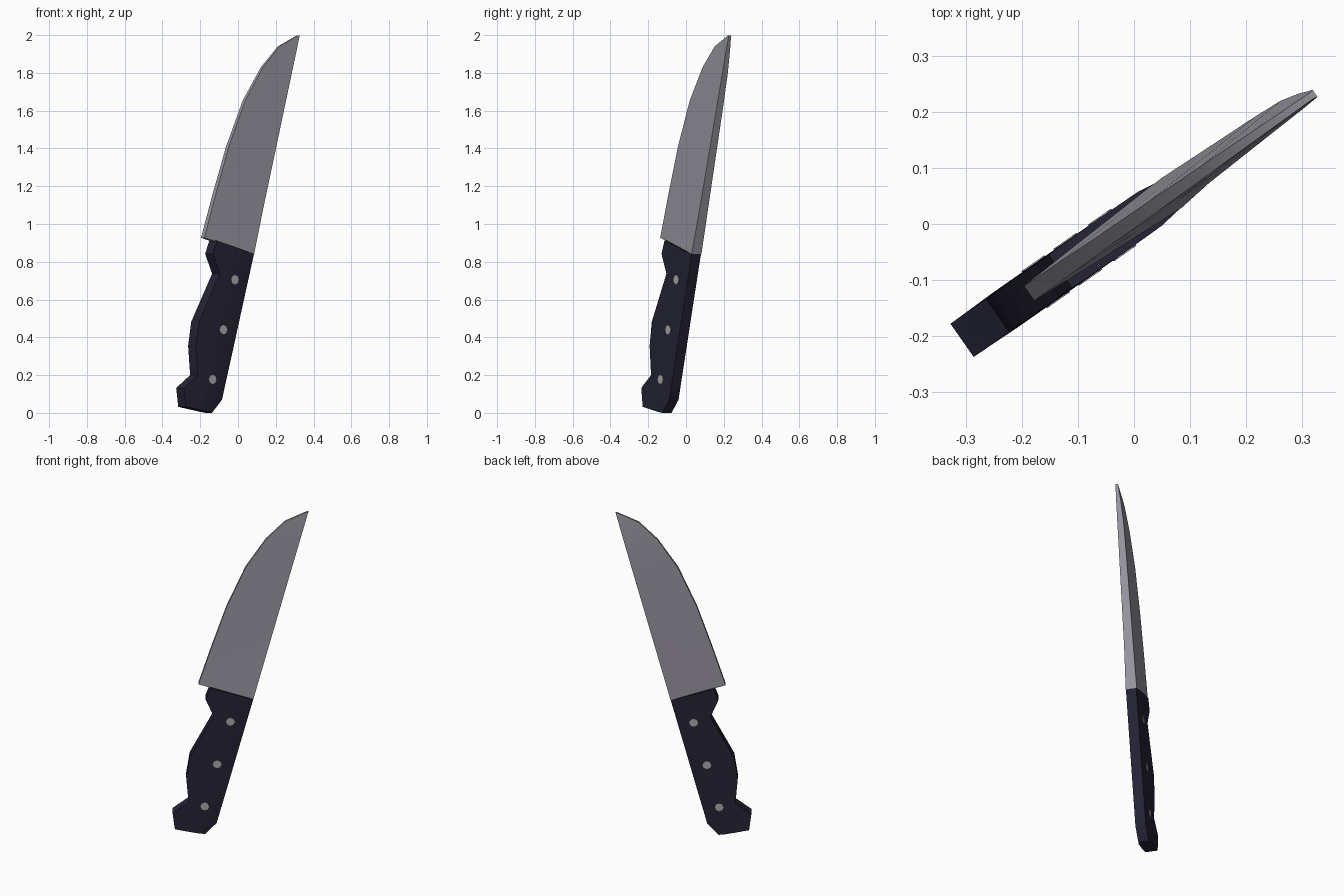
import bpy, bmesh, math
from mathutils import Vector, Matrix

if "Cube" in bpy.data.objects:
    bpy.data.objects.remove(bpy.data.objects["Cube"])

# Knife plane: vertical, turned 35 degrees; d runs across the blade, n is its facing direction
A = math.radians(35)
D = Vector((math.cos(A), math.sin(A), 0))
N = Vector((math.sin(A), -math.cos(A), 0))
SHIFT = -0.006


def place(u, z, n):
    return D * u + N * (n + SHIFT) + Vector((0, 0, z))


def material(name, rgb):
    m = bpy.data.materials.new(name)
    m.diffuse_color = (*rgb, 1)
    m.use_nodes = True
    m.node_tree.nodes["Principled BSDF"].inputs["Base Color"].default_value = m.diffuse_color
    return m


steel = material("steel grey", (0.31, 0.30, 0.345))
navy = material("dark navy", (0.018, 0.017, 0.036))
silver = material("rivet silver", (0.40, 0.40, 0.41))


def finish(bm, name, mat, angle):
    bmesh.ops.recalc_face_normals(bm, faces=bm.faces)
    me = bpy.data.meshes.new(name)
    bm.to_mesh(me)
    bm.free()
    ob = bpy.data.objects.new(name, me)
    me.materials.append(mat)
    bpy.context.collection.objects.link(ob)
    bpy.ops.object.select_all(action='DESELECT')
    ob.select_set(True)
    bpy.context.view_layer.objects.active = ob
    bpy.ops.object.shade_smooth_by_angle(angle=math.radians(angle))
    return ob


def loft(name, mat, rings, angle):
    """Skin closed rings of points and cap both ends."""
    bm = bmesh.new()
    vs = [[bm.verts.new(p) for p in ring] for ring in rings]
    k = len(vs[0])
    for a, b in zip(vs, vs[1:]):
        for i in range(k):
            j = (i + 1) % k
            bm.faces.new((a[i], a[j], b[j], b[i]))
    bm.faces.new(vs[0])
    bm.faces.new(vs[-1])
    return finish(bm, name, mat, angle)


def ring(edge, spine, section):
    """section: (fraction from edge to spine, front offset, back offset)."""
    def at(t, n):
        return place(edge[0] + (spine[0] - edge[0]) * t,
                     edge[1] + (spine[1] - edge[1]) * t, n)
    return ([at(t, f) for t, f, b in section] +
            [at(t, -b) for t, f, b in reversed(section)])


def spine_u(z):
    return 0.087 + (z - 0.842) * 0.2686


# Blade: edge u, edge z, spine z, edge half width, spine front and back widths
blade = [
    (-0.224, 0.927, 0.842, 0.016, 0.031, 0.033),
    (-0.149, 1.160, 1.080, 0.015, 0.023, 0.031),
    (-0.064, 1.410, 1.335, 0.013, 0.019, 0.029),
    (0.043, 1.654, 1.590, 0.012, 0.015, 0.027),
    (0.159, 1.830, 1.785, 0.010, 0.012, 0.024),
    (0.267, 1.940, 1.910, 0.008, 0.010, 0.016),
    (0.390, 1.999, 1.999, 0.006, 0.008, 0.007),
]
loft("blade", steel, [
    ring((u, z), (spine_u(zs), zs),
         [(0, e, e), (0.5, (e + f) / 2, (e + b) / 2), (1, f, b)])
    for u, z, zs, e, f, b in blade], 40)

# Handle: edge u, edge z, spine u, spine z
handle = [
    (-0.156, 0.912, 0.087, 0.842),
    (-0.183, 0.842, 0.070, 0.780),
    (-0.138, 0.737, 0.046, 0.690),
    (-0.200, 0.620, 0.011, 0.560),
    (-0.273, 0.482, -0.029, 0.410),
    (-0.293, 0.355, -0.061, 0.290),
    (-0.280, 0.200, -0.099, 0.150),
    (-0.370, 0.132, -0.120, 0.070),
    (-0.357, 0.032, -0.185, 0.000),
]
section = [(0, 0.036, 0.036), (0.45, 0.038, 0.038),
           (0.8, 0.037, 0.037), (1, 0.030, 0.030)]
loft("handle", navy, [ring((a, b), (c, e), section) for a, b, c, e in handle], 40)

# Rivets running through the handle
for i, (u, z) in enumerate([(-0.043, 0.705), (-0.118, 0.44), (-0.188, 0.177)]):
    bm = bmesh.new()
    rot = N.to_track_quat('Z', 'Y').to_matrix().to_4x4()
    bmesh.ops.create_cone(bm, cap_ends=True, segments=8, radius1=0.025,
                          radius2=0.025, depth=0.08,
                          matrix=Matrix.Translation(place(u, z, 0)) @ rot)
    finish(bm, f"rivet_{i + 1}", silver, 30)
